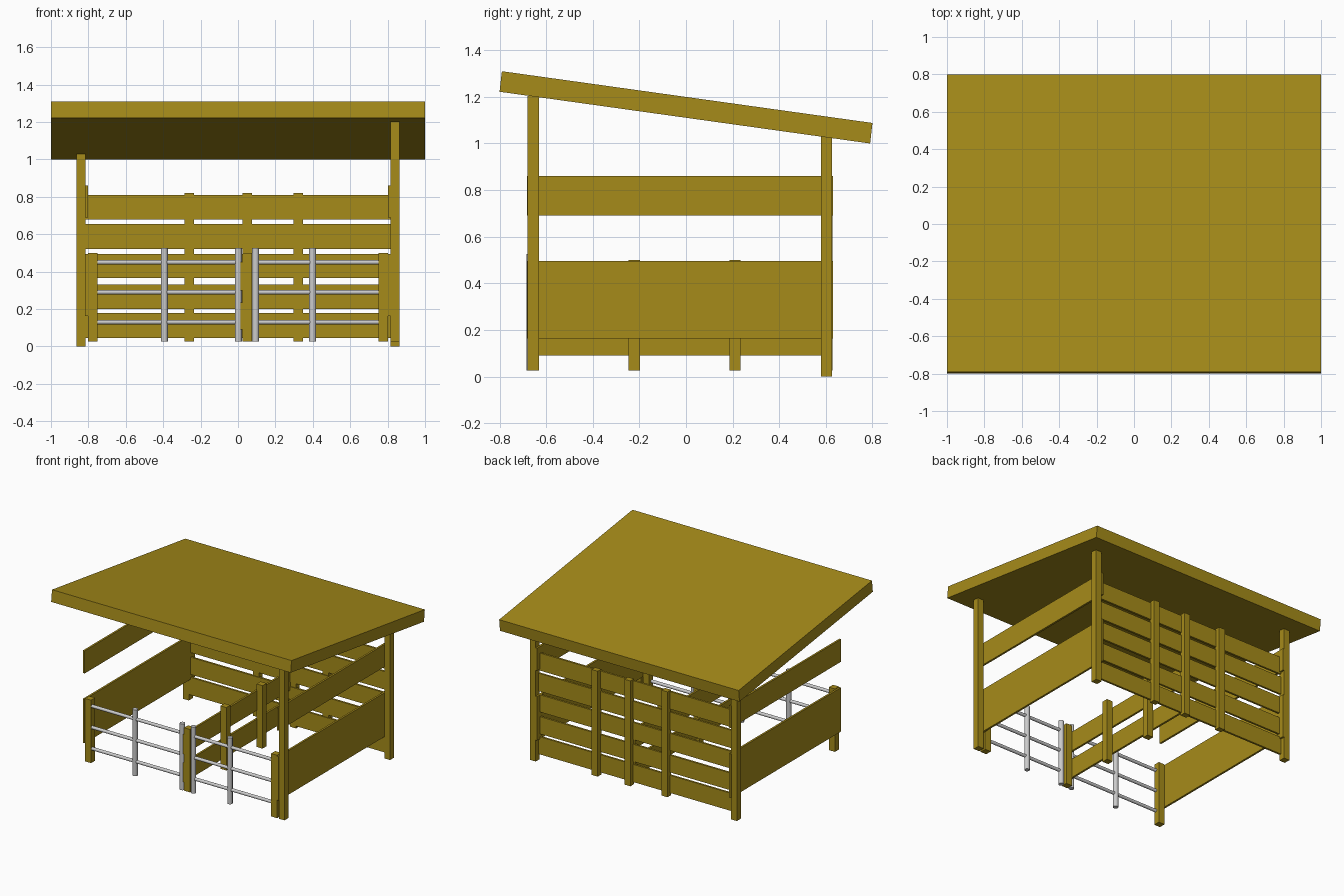
import bpy, bmesh
from mathutils import Vector

if "Cube" in bpy.data.objects:
    bpy.data.objects.remove(bpy.data.objects["Cube"])

wood = bpy.data.materials.new("wood")
wood.diffuse_color = (0.38, 0.26, 0.01, 1)
wood.use_nodes = True
wood.node_tree.nodes["Principled BSDF"].inputs["Base Color"].default_value = wood.diffuse_color


def finish(name, bm, mat=None):
    bmesh.ops.recalc_face_normals(bm, faces=bm.faces)
    me = bpy.data.meshes.new(name)
    bm.to_mesh(me)
    bm.free()
    ob = bpy.data.objects.new(name, me)
    bpy.context.collection.objects.link(ob)
    if mat:
        me.materials.append(mat)
    return ob


def box(name, x0, x1, y0, y1, z0, z1):
    bm = bmesh.new()
    bmesh.ops.create_cube(bm, size=1)
    for v in bm.verts:
        v.co = Vector((x0 + (v.co.x + .5) * (x1 - x0),
                       y0 + (v.co.y + .5) * (y1 - y0),
                       z0 + (v.co.z + .5) * (z1 - z0)))
    return finish(name, bm, wood)


def tube(name, a, b, r):
    a, b = Vector(a), Vector(b)
    bm = bmesh.new()
    bmesh.ops.create_cone(bm, cap_ends=True, segments=16, radius1=r, radius2=r,
                          depth=(b - a).length)
    rot = (b - a).to_track_quat('Z', 'Y')
    for v in bm.verts:
        v.co = rot @ v.co + (a + b) / 2
    for f in bm.faces:
        f.smooth = len(f.verts) == 4
    for e in bm.edges:
        e.smooth = all(len(f.verts) == 4 for f in e.link_faces)
    return finish(name, bm)


# Sloped roof slab
bm = bmesh.new()
profile = [(-.80, 1.222), (.79, 1.0), (.80, 1.088), (-.79, 1.31)]
face = bm.faces.new([bm.verts.new((-1, y, z)) for y, z in profile])
ext = bmesh.ops.extrude_face_region(bm, geom=[face])["geom"]
bmesh.ops.translate(bm, vec=(2, 0, 0),
                    verts=[g for g in ext if isinstance(g, bmesh.types.BMVert)])
finish("roof", bm, wood)

# Corner posts (front left corner has none)
for side, x in (("left", -.84), ("right", .84)):
    box(f"back_post_{side}", x - .024, x + .024, .579, .627, 0, 1.03)
box("front_post_right", .816, .864, -.679, -.631, .025, 1.203)

# Side panels
for side, s in (("left", -1), ("right", 1)):
    x0, x1 = sorted((s * .802, s * .817))
    box(f"side_panel_{side}", x0, x1, -.683, .631, .163, .495)
    box(f"side_rail_{side}", x0, x1, -.683, .631, .69, .86)

# Back wall planks and battens
for i, (z0, z1) in enumerate([(.045, .178), (.2, .33), (.365, .495),
                              (.52, .655), (.678, .81)]):
    box(f"back_plank_{i}", -.816, .816, .58, .595, z0, z1)
for i, x in enumerate((-.26, .05, .323)):
    box(f"back_batten_{i}", x - .025, x + .025, .585, .628, .025, .82)

# Gate posts and inner divider
for side, x in (("left", -.777), ("right", .777)):
    box(f"gate_post_{side}", x - .025, x + .025, -.679, -.631, .025, .5)
for i, y in enumerate((-.655, -.222, .21)):
    box(f"divider_post_{i}", .025, .075, y - .024, y + .024, .025, .5)
for i, (z0, z1) in enumerate([(.09, .235), (.3, .45)]):
    box(f"divider_board_{i}", .012, .027, -.679, .59, z0, z1)

# Tubular gates
gy = -.665
for i, x in enumerate((-.394, .002, .094, .399)):
    tube(f"gate_upright_{i}", (x, gy, .025), (x, gy, .525), .019)
for i, z in enumerate((.13, .29, .45)):
    tube(f"gate_bar_left_{i}", (-.775, gy, z), (.002, gy, z), .012)
    tube(f"gate_bar_right_{i}", (.094, gy, z), (.775, gy, z), .012)
